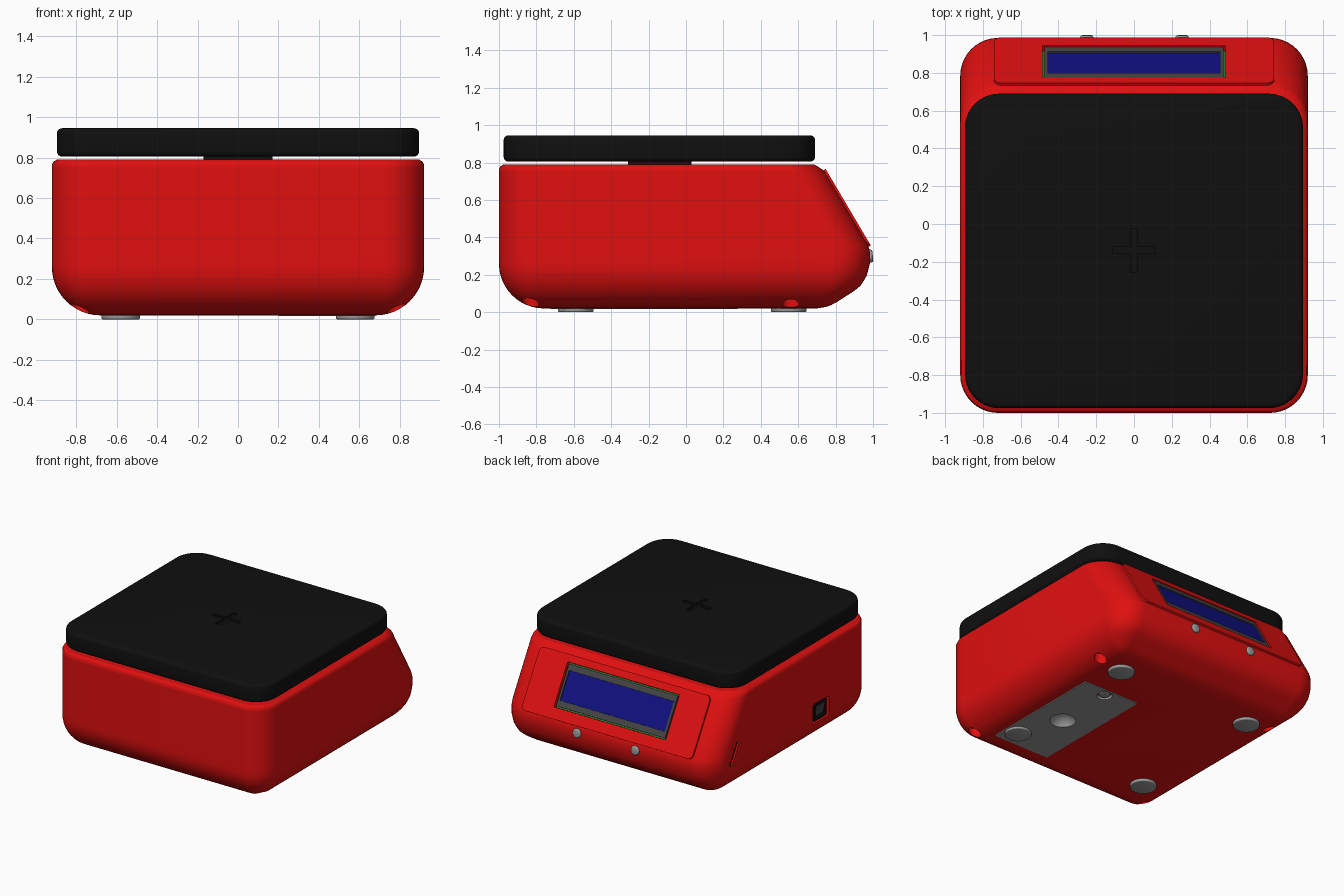
import bpy, bmesh
from math import sin, cos, pi
from mathutils import Matrix, Vector

if "Cube" in bpy.data.objects:
    bpy.data.objects.remove(bpy.data.objects["Cube"])


def material(name, *rgb):
    m = bpy.data.materials.new(name)
    m.diffuse_color = (*rgb, 1)
    m.use_nodes = True
    m.node_tree.nodes["Principled BSDF"].inputs["Base Color"].default_value = m.diffuse_color
    return m


RED = material("red", 0.75, 0.005, 0.005)
BLACK = material("black", 0.005, 0.005, 0.005)
DARK = material("dark_grey", 0.06, 0.06, 0.06)
GREY = material("mid_grey", 0.32, 0.32, 0.32)
BLUE = material("screen_blue", 0.005, 0.005, 0.22)
GREEN = material("board_green", 0.02, 0.2, 0.03)


def rounded_rect(x0, x1, y0, y1, r, n=10):
    corners = [(x1 - r, y1 - r), (x0 + r, y1 - r), (x0 + r, y0 + r), (x1 - r, y0 + r)]
    return [(cx + r * cos((k + i / n) * pi / 2), cy + r * sin((k + i / n) * pi / 2))
            for k, (cx, cy) in enumerate(corners) for i in range(n + 1)]


def loft(bm, rings):
    """Skin a stack of equal-length rings and cap both ends."""
    vs = [[bm.verts.new(p) for p in ring] for ring in rings]
    n = len(vs[0])
    for a, b in zip(vs, vs[1:]):
        for i in range(n):
            bm.faces.new((a[i], a[(i + 1) % n], b[(i + 1) % n], b[i]))
    bm.faces.new(vs[0][::-1])
    bm.faces.new(vs[-1])
    return vs


def finish(bm, name, mat, M=Matrix()):
    bmesh.ops.remove_doubles(bm, verts=bm.verts, dist=1e-5)
    bmesh.ops.recalc_face_normals(bm, faces=bm.faces)
    bm.transform(M)
    me = bpy.data.meshes.new(name)
    bm.to_mesh(me)
    bm.free()
    ob = bpy.data.objects.new(name, me)
    bpy.context.collection.objects.link(ob)
    if mat:
        me.materials.append(mat)
    return ob


def frame(origin, normal, up):
    z, y = Vector(normal).normalized(), Vector(up).normalized()
    return Matrix.Translation(origin) @ Matrix((y.cross(z), y, z)).transposed().to_4x4()


def slab(name, M, w, h, z0, z1, r=0.0, bevel=0.0, mat=None):
    """Rounded rectangle, w by h, extruded along the local normal."""
    bm = bmesh.new()
    r = max(r, 0.001)
    out = rounded_rect(-w / 2, w / 2, -h / 2, h / 2, r, 10 if r > 0.01 else 1)
    rings = [[(x, y, z) for x, y in out] for z in (z0, z1)]
    loft(bm, rings)
    bmesh.ops.remove_doubles(bm, verts=bm.verts, dist=1e-5)
    if bevel:
        rim = [e for e in bm.edges if abs(e.verts[0].co.z - e.verts[1].co.z) < 1e-6]
        bmesh.ops.bevel(bm, geom=rim, offset=bevel, segments=4, profile=0.5, affect='EDGES')
    return finish(bm, name, mat, M)


def disc(name, M, r, z0, z1, bevel=0.0, mat=None):
    return slab(name, M, 2 * r, 2 * r, z0, z1, r - 1e-4, bevel, mat)


def cut(cutter, *targets):
    for ob in targets:
        mod = ob.modifiers.new("cut", 'BOOLEAN')
        mod.operation, mod.solver, mod.object = 'DIFFERENCE', 'EXACT', cutter
        bpy.context.view_layer.objects.active = ob
        bpy.ops.object.modifier_apply(modifier=mod.name)
    bpy.data.objects.remove(cutter)


# Housing: stacked rounded rectangles following the side profile
BACK = [(.02, .70), (.03, .76), (.05, .80), (.13, .925), (.19, .965), (.26, .983),
        (.30, .985), (.33, .982), (.36, .972), (.75, .742), (.77, .72), (.79, .685)]


def back_y(z):
    for (z0, y0), (z1, y1) in zip(BACK, BACK[1:]):
        if z <= z1 + 1e-6:
            return y0 + (y1 - y0) * (z - z0) / (z1 - z0)


levels = [(.26 - .24 * cos(a), .24 * (1 - sin(a))) for a in (i * pi / 24 for i in range(13))]
levels += [(.30, 0), (.33, 0), (.36, 0), (.75, 0), (.765, 0), (.78, .008), (.79, .025)]
bm = bmesh.new()
loft(bm, [[(x, y, z) for x, y in rounded_rect(-.92 + i, .92 - i, -1 + i, back_y(z), max(.2 - i, .03))]
          for z, i in levels])
body = finish(bm, "housing", RED)

# Sloping control panel with display window
SLOPE_UP = (0, -.508, .861)
slope = frame((0, .857, .555), (0, .861, .508), SLOPE_UP)
panel = slab("control_panel", slope, 1.48, .475, -.03, .012, .04, 0, RED)
window = slope @ Matrix.Translation((0, .015, 0))
cut(slab("window_cutter", window, .97, .335, -.05, .1), body, panel)
slab("display_board", window, .968, .333, -.05, -.02, mat=GREEN)
bezel = slab("display_bezel", window, .945, .315, -.02, .008, mat=DARK)
cut(slab("bezel_cutter", window, .91, .225, -.01, .1), bezel)
slab("display_screen", window, .908, .223, -.012, .0, mat=BLUE)

# Push buttons under the display
for i, x in enumerate((-.25, .255)):
    disc(f"button_{i + 1}", frame((x, .985, .3), (0, 1, .1), (0, -.1, 1)), .035, -.04, .014, .012, GREY)

# Power switch on the left side
side = frame((-.92, -.36, .28), (-1, 0, 0), (0, 0, 1))
cut(slab("switch_cutter", side, .20, .16, -.04, .1, .02), body)
switch = slab("switch_frame", side, .15, .13, -.05, -.008, mat=BLACK)
cut(slab("rocker_cutter", side, .11, .09, -.03, .1), switch)
slab("switch_rocker", side @ Matrix.Rotation(.2, 4, 'X'), .10, .08, -.04, -.012, mat=DARK)

# Slanted side slot
slot = frame((-.92, .715, .345), (-1, 0, 0), SLOPE_UP)
cut(slab("slot_cutter", slot, .032, .18, -.05, .1), body)
slab("slot_insert", slot, .031, .179, -.06, -.012, mat=BLACK)

# Battery cover set in the underside, with finger notch and screw
under = Matrix()
cover_at = Matrix.Translation((.44, -.225, 0))
cut(slab("pocket_cutter", cover_at, .488, 1.008, -.1, .11), body)
cover = slab("battery_cover", cover_at, .48, 1.0, .016, .11, mat=GREY)
bm = bmesh.new()
bmesh.ops.create_uvsphere(bm, u_segments=32, v_segments=16, radius=.1)
cut(finish(bm, "notch_cutter", None, Matrix.Translation((.45, -.25, -.02))), cover)
screw = Matrix.Translation((.45, .21, 0))
cut(disc("screw_cutter", screw, .055, -.1, .05), cover)
disc("screw_recess", screw, .053, .04, .06, 0, RED)
disc("cover_screw", screw, .04, .02, .05, .006, GREY)

# Feet and housing screw holes
for sx, side_name in ((-1, "left"), (1, "right")):
    for y, end in ((-.59, "front"), (.55, "back")):
        disc(f"foot_{end}_{side_name}", Matrix.Translation((sx * .58, y, 0)), .095, 0, .04, .008, GREY)
    for y in (-.83, .56):
        cut(disc("hole_cutter", Matrix.Translation((sx * .78, y, 0)), .045, -.1, .11), body)

# Load post and weighing plate with a cross mark
slab("load_post", Matrix.Translation((0, -.14, 0)), .34, .34, .77, .82, mat=BLACK)
plate = slab("weighing_plate", Matrix.Translation((0, -.1425, 0)), 1.79, 1.665, .805, .945, .18, .025, BLACK)
for w, h, z in ((.23, .035, .93), (.035, .23, .9302)):
    cut(slab("mark_cutter", Matrix.Translation((0, -.14, 0)), w, h, z, 1.1), plate)

# Smooth shading with sharp edges kept
bpy.ops.object.select_all(action='DESELECT')
for ob in bpy.context.collection.objects:
    ob.select_set(True)
bpy.context.view_layer.objects.active = body
bpy.ops.object.shade_smooth_by_angle(angle=0.5)
